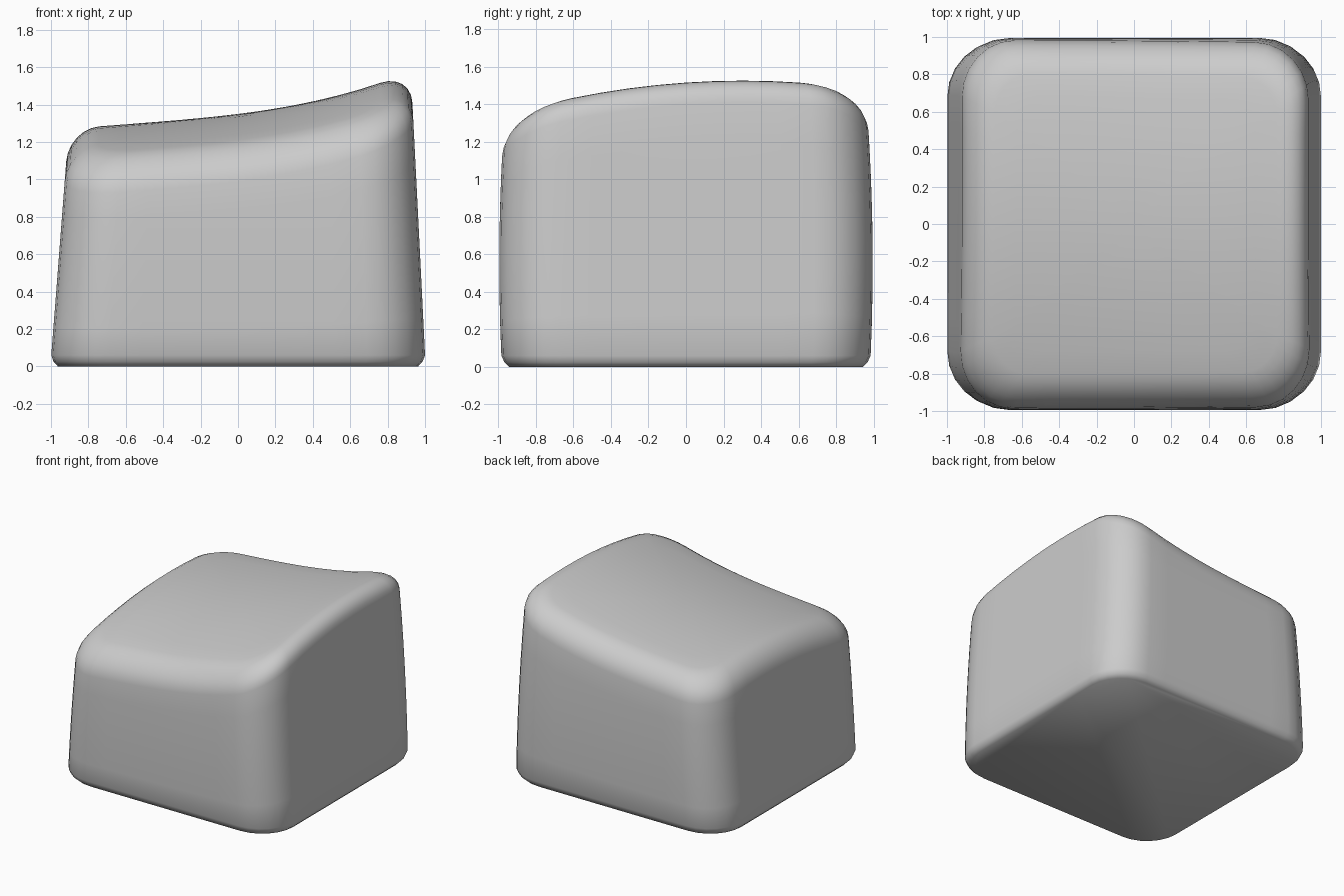
import bpy, bmesh
from math import sin, cos, pi

if "Cube" in bpy.data.objects:
    bpy.data.objects.remove(bpy.data.objects["Cube"])

DROP, INSET, RADIUS = 0.17, 0.18, 0.31
CORNER, EDGE = 6, 8


# Height of the tilted, dished top
def top_height(x, y):
    return 1.35 + 0.125*x + 0.085*x*x + 0.05*x**3 - 0.115*(y - 0.3)**2


# Rounded-square outline, inset by d
def outline(d):
    half, r = 1 - d, RADIUS - 0.6*d
    c = half - r
    pts = []
    for q in range(4):
        ca, sa = round(cos(q*pi/2)), round(sin(q*pi/2))
        local = [(half, -c + 2*c*i/EDGE) for i in range(EDGE)]
        local += [(c + r*cos(i*pi/2/CORNER), c + r*sin(i*pi/2/CORNER))
                  for i in range(CORNER)]
        pts += [(x*ca - y*sa, x*sa + y*ca) for x, y in local]
    return pts


# Lean the walls inwards with height
def taper(x, y, z):
    return (x*(1.003 - (0.077 if x < 0 else 0.05)*z),
            y*(0.981 + 0.045*z*(1.1 - z)))


def ring(bm, pts, height):
    verts = []
    for x, y in pts:
        z = height(*taper(x, y, 1.3))
        tx, ty = taper(x, y, z)
        verts.append(bm.verts.new((tx, ty, height(tx, ty))))
    return verts


bm = bmesh.new()
rings = []
# Bottom bevel
for d, z in ((0.04, 0), (0.015, 0.025), (0, 0.06)):
    rings.append(ring(bm, outline(d), lambda x, y, z=z: z))
# Walls
for i in range(1, 7):
    rings.append(ring(bm, outline(0), lambda x, y, f=i/6:
                      0.06 + (top_height(x, y) - DROP - 0.06)*f))
# Rounded top edge
for i in range(1, 7):
    a = i*pi/12
    rings.append(ring(bm, outline(INSET*(1 - cos(a))), lambda x, y, a=a:
                      top_height(x, y) - DROP*(1 - sin(a))))
# Dished top
inner = outline(INSET)
for s in (0.85, 0.7, 0.55, 0.4, 0.25, 0.1):
    rings.append(ring(bm, [(x*s, y*s) for x, y in inner], top_height))

for lo, hi in zip(rings, rings[1:]):
    n = len(lo)
    for i in range(n):
        j = (i + 1) % n
        bm.faces.new((lo[i], lo[j], hi[j], hi[i]))
bm.faces.new(rings[0][::-1])
bm.faces.new(rings[-1])
bmesh.ops.recalc_face_normals(bm, faces=bm.faces)
for f in bm.faces:
    f.smooth = True

mesh = bpy.data.meshes.new("key_cap")
bm.to_mesh(mesh)
bm.free()
cap = bpy.data.objects.new("key_cap", mesh)
bpy.context.collection.objects.link(cap)
bpy.context.view_layer.objects.active = cap
cap.select_set(True)
bpy.ops.object.shade_smooth_by_angle(angle=1.0)
